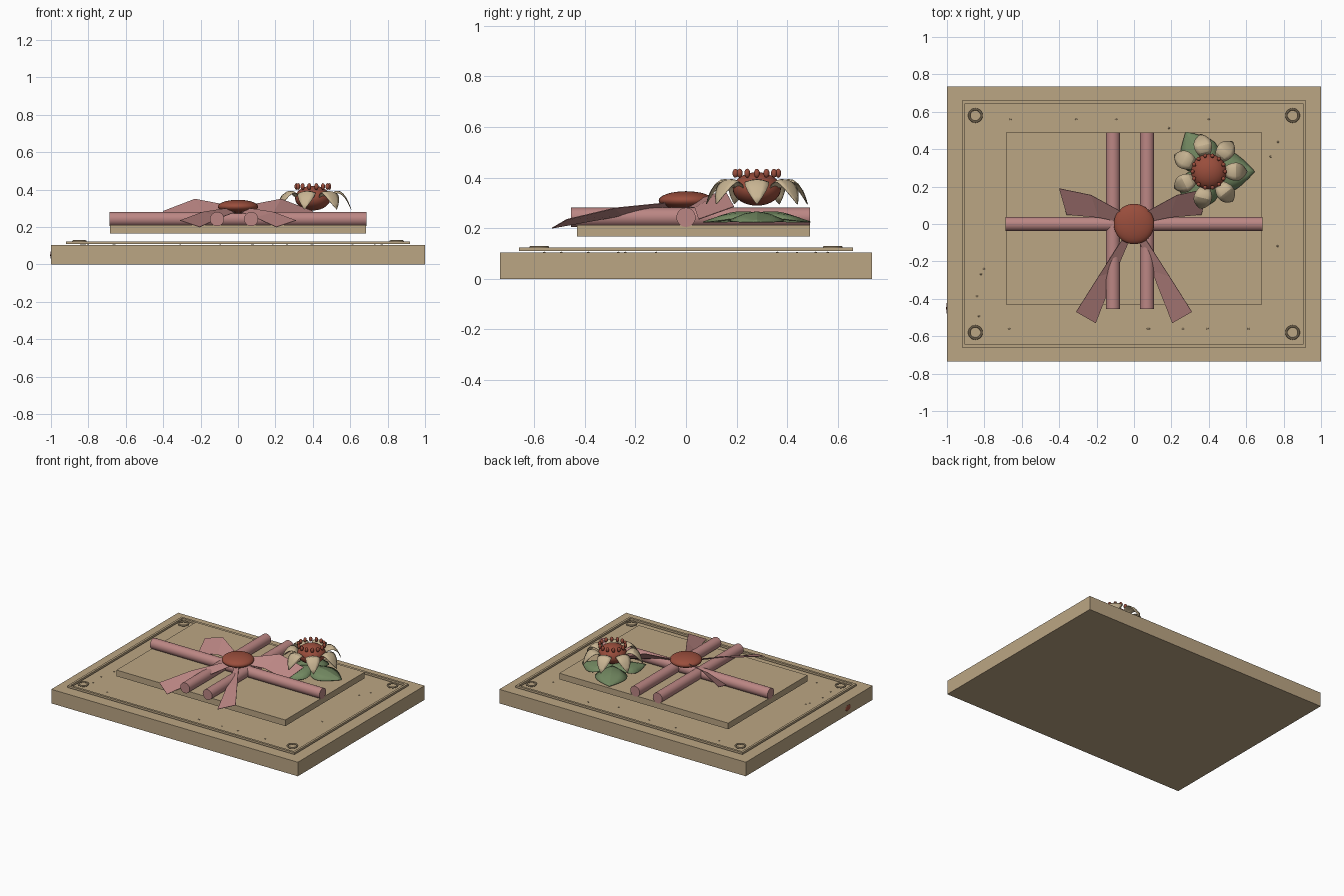
import bpy, bmesh, random
from math import pi, sin, cos, tau, radians
from mathutils import Matrix, Vector

if "Cube" in bpy.data.objects:
    bpy.data.objects.remove(bpy.data.objects["Cube"])


def material(name, rgb):
    m = bpy.data.materials.new(name)
    m.use_nodes = True
    m.diffuse_color = (*rgb, 1)
    m.node_tree.nodes["Principled BSDF"].inputs["Base Color"].default_value = (*rgb, 1)
    return m


TAN = material("kraft tan", (0.50, 0.38, 0.23))
PINK = material("dusty pink", (0.50, 0.24, 0.23))
RED = material("wax red", (0.32, 0.075, 0.045))
CREAM = material("petal cream", (0.58, 0.46, 0.29))
GREEN = material("leaf green", (0.17, 0.25, 0.12))


def finish(bm, name, mat, smooth=False):
    bmesh.ops.recalc_face_normals(bm, faces=bm.faces)
    mesh = bpy.data.meshes.new(name)
    bm.to_mesh(mesh)
    bm.free()
    mesh.materials.append(mat)
    ob = bpy.data.objects.new(name, mesh)
    bpy.context.collection.objects.link(ob)
    if smooth:
        bpy.ops.object.select_all(action="DESELECT")
        ob.select_set(True)
        bpy.context.view_layer.objects.active = ob
        bpy.ops.object.shade_smooth_by_angle(angle=radians(40))
    return ob


def box(name, lo, hi, mat):
    bm = bmesh.new()
    lo, hi = Vector(lo), Vector(hi)
    size = hi - lo
    bmesh.ops.create_cube(bm, size=1, matrix=Matrix.Translation((lo + hi) / 2)
                          @ Matrix.Diagonal((*size, 1)))
    return finish(bm, name, mat)


def ellipsoid(name, centre, scale, mat, segments=32):
    bm = bmesh.new()
    bmesh.ops.create_uvsphere(bm, u_segments=segments, v_segments=segments // 2, radius=1,
                              matrix=Matrix.Translation(centre) @ Matrix.Diagonal((*scale, 1)))
    return finish(bm, name, mat, True)


def rod(name, centre, length, axis):
    bm = bmesh.new()
    bmesh.ops.create_cone(bm, cap_ends=True, segments=32, radius1=0.038, radius2=0.038,
                          depth=length, matrix=Matrix.Translation(centre)
                          @ Matrix.Rotation(pi / 2, 4, axis))
    return finish(bm, name, PINK, True)


def sheet(name, rows, mat, matrix=Matrix(), smooth=0, thickness=0.003):
    """Thin strip of quads skinned over rows of points."""
    bm = bmesh.new()
    grid = [[bm.verts.new(matrix @ Vector(p)) for p in row] for row in rows]
    for a, b in zip(grid, grid[1:]):
        for i in range(len(a) - 1):
            bm.faces.new((a[i], a[i + 1], b[i + 1], b[i]))
    bmesh.ops.remove_doubles(bm, verts=bm.verts, dist=0.0005)
    ob = finish(bm, name, mat, smooth > 0)
    if smooth:
        ob.modifiers.new("rounding", "SUBSURF").levels = smooth
        ob.modifiers["rounding"].render_levels = smooth
    solid = ob.modifiers.new("thickness", "SOLIDIFY")
    solid.thickness = thickness
    solid.offset = 0
    return ob


# Base slab and floating inner card
box("base_board", (-1, -0.735, 0), (1, 0.735, 0.103), TAN)
box("inner_card", (-0.685, -0.43, 0.167), (0.685, 0.49, 0.212), TAN)

# Rectangular border rail
W, H, T = 0.92, 0.66, 0.016
for s, side in ((-1, "right"), (1, "left")):
    x = sorted((s * W, s * (W - T)))
    box(f"border_{side}", (x[0], -H, 0.109), (x[1], H, 0.124), TAN)
for s, side in ((-1, "front"), (1, "back")):
    y = sorted((s * H, s * (H - T)))
    box(f"border_{side}", (T - W, y[0], 0.109), (W - T, y[1], 0.124), TAN)

# Corner eyelets
for sx in (-1, 1):
    for sy in (-1, 1):
        bpy.ops.mesh.primitive_torus_add(major_radius=0.033, minor_radius=0.006,
                                         major_segments=32, minor_segments=8,
                                         location=(sx * 0.848, sy * 0.58, 0.124))
        ring = bpy.context.object
        ring.name = "corner_eyelet"
        ring.data.materials.append(TAN)
        bpy.ops.object.shade_smooth_by_angle()

# Paper flecks scattered over the board
random.seed(4)
for i in range(18):
    a = random.uniform(0, tau)
    x, y = (0.84 * cos(a), random.uniform(-0.6, 0.6))
    if abs(x) < 0.7 and abs(y) < 0.5:
        y = 0.56 if y > 0 else -0.56
    ellipsoid("paper_fleck", (x, y, 0.104), (0.006, 0.005, 0.003), TAN, 8)

# Rolled ribbons
rod("cross_ribbon", (0, 0, 0.243), 1.375, "Y")
for x in (-0.112, 0.07):
    rod("long_ribbon", (x, 0.018, 0.243), 0.945, "X")

# Bow loops and tails
for s, side in ((-1, "right"), (1, "left")):
    flip = Matrix.Diagonal((s, 1, 1, 1))
    sheet(f"bow_loop_{side}", [
        [(0.02, 0, 0.285), (0.02, 0.04, 0.31)],
        [(0.19, 0.035, 0.28), (0.23, 0.155, 0.35)],
        [(0.36, 0.05, 0.235), (0.40, 0.19, 0.285)]], PINK, flip)
    sheet(f"bow_tail_{side}", [
        [(0.0, -0.03, 0.285), (0.03, -0.03, 0.305)],
        [(0.095, -0.25, 0.25), (0.19, -0.28, 0.28)],
        [(0.205, -0.53, 0.20), (0.31, -0.47, 0.235)]], PINK, flip)

# Wax seal and a drip on the board's edge
ellipsoid("wax_seal", (0, 0, 0.309), (0.108, 0.108, 0.037), RED)
ellipsoid("wax_drip", (-1, -0.45, 0.05), (0.004, 0.03, 0.02), RED, 16)

# Flower centre with a ring of beads
FLOWER = Matrix.Translation((0.4, 0.28, 0))
ellipsoid("flower_centre", (0.4, 0.28, 0.355), (0.095, 0.095, 0.066), RED)
for i in range(14):
    a = tau * i / 14
    ellipsoid("stamen", (0.4 + 0.087 * cos(a), 0.28 + 0.087 * sin(a), 0.417),
              (0.012, 0.012, 0.018), RED, 10)

# Drooping petals: radius, height, half width
PETAL = [(0.07, 0.34, 0.015), (0.105, 0.395, 0.04), (0.145, 0.405, 0.052),
         (0.18, 0.365, 0.042), (0.205, 0.295, 0.002)]
for i in range(7):
    rows = [[(r, -w, z - w * 0.35), (r, 0, z), (r, w, z - w * 0.35)] for r, z, w in PETAL]
    sheet("petal", rows, CREAM, FLOWER @ Matrix.Rotation(tau * i / 7, 4, "Z"), 1)

# Three broad leaves under the flower
LEAF = [(0.0, 0.265, 0.03), (0.06, 0.283, 0.105), (0.12, 0.28, 0.115),
        (0.18, 0.255, 0.07), (0.245, 0.225, 0.002)]
for i in range(3):
    rows = [[(r, -w, z - w * 0.45), (r, 0, z), (r, w, z - w * 0.45)] for r, z, w in LEAF]
    sheet("leaf", rows, GREEN, FLOWER @ Matrix.Rotation(tau * i / 3, 4, "Z"), 1)
